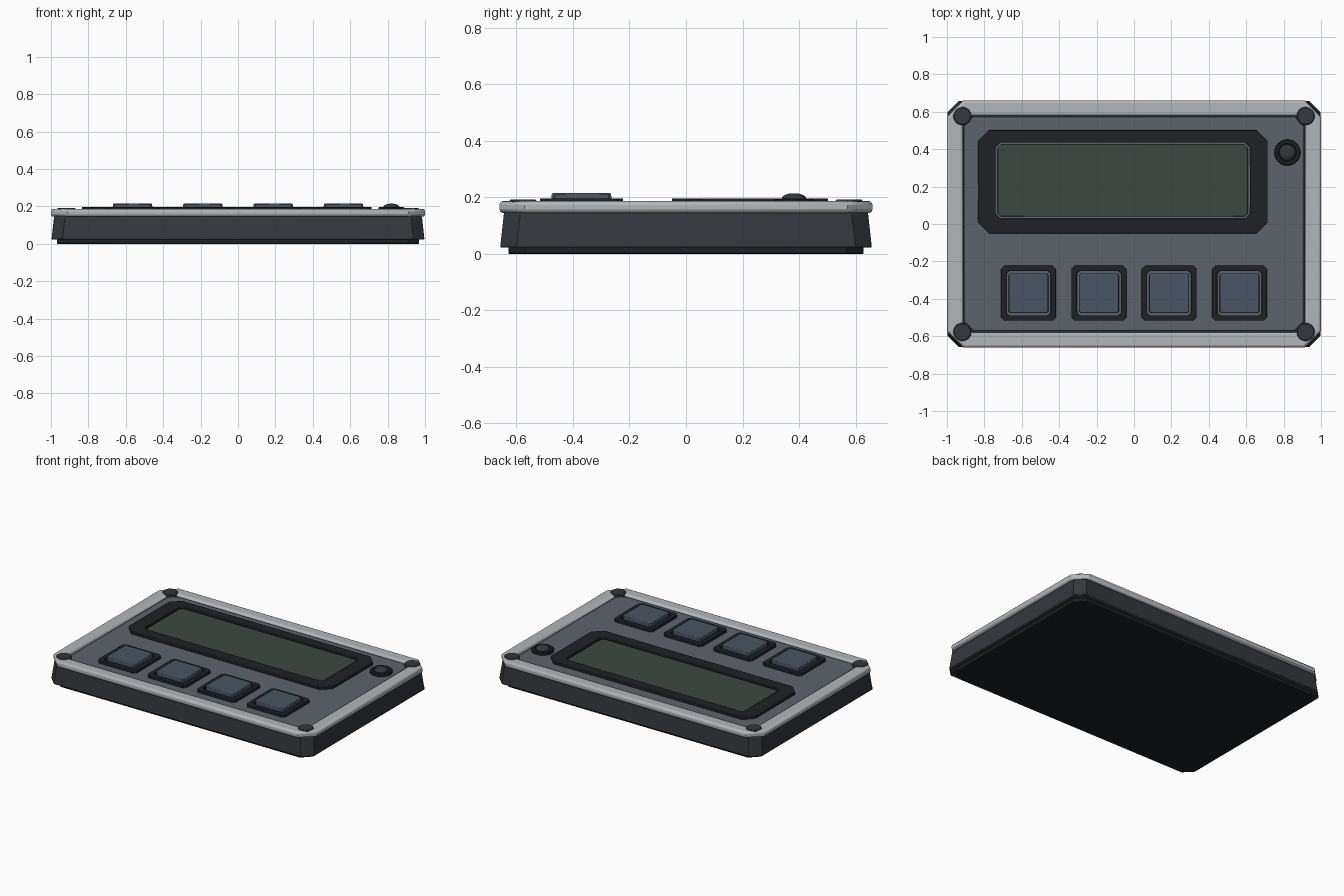
import bpy, bmesh, math

if "Cube" in bpy.data.objects:
    bpy.data.objects.remove(bpy.data.objects["Cube"])


def material(name, rgb):
    m = bpy.data.materials.new(name)
    m.diffuse_color = (*rgb, 1)
    m.use_nodes = True
    m.node_tree.nodes["Principled BSDF"].inputs["Base Color"].default_value = m.diffuse_color
    return m


BLACK = material("black_rubber", (0.013, 0.015, 0.018))
DARK = material("dark_case", (0.033, 0.039, 0.045))
METAL = material("brushed_metal", (0.45, 0.47, 0.49))
PANEL = material("slate_panel", (0.11, 0.127, 0.148))
GLASS = material("green_glass", (0.045, 0.064, 0.053))
KEY = material("blue_key", (0.066, 0.094, 0.128))


def octagon(bm, cx, cy, hx, hy, c, z):
    """Loop of verts for a rectangle with clipped corners."""
    pts = [(hx - c, -hy), (hx, -hy + c), (hx, hy - c), (hx - c, hy),
           (-hx + c, hy), (-hx, hy - c), (-hx, -hy + c), (-hx + c, -hy)]
    return [bm.verts.new((cx + x, cy + y, z)) for x, y in pts]


def bridge(bm, a, b):
    n = len(a)
    for i in range(n):
        j = (i + 1) % n
        bm.faces.new((a[i], a[j], b[j], b[i]))


def finish(bm, name, mat, bevel=0, segments=2):
    bmesh.ops.recalc_face_normals(bm, faces=bm.faces)
    me = bpy.data.meshes.new(name)
    bm.to_mesh(me)
    bm.free()
    me.materials.append(mat)
    ob = bpy.data.objects.new(name, me)
    bpy.context.collection.objects.link(ob)
    if bevel:
        mod = ob.modifiers.new("bevel", 'BEVEL')
        mod.width, mod.segments = bevel, segments
        mod.limit_method, mod.angle_limit = 'ANGLE', math.radians(50)
    bpy.ops.object.select_all(action='DESELECT')
    ob.select_set(True)
    bpy.context.view_layer.objects.active = ob
    bpy.ops.object.shade_smooth_by_angle(angle=math.radians(35))
    return ob


def plate(name, mat, centre, half, chamfer, z0, z1, taper=0, bevel=0.004, segments=2):
    bm = bmesh.new()
    low = octagon(bm, *centre, *half, chamfer, z0)
    top = octagon(bm, *centre, half[0] - taper, half[1] - taper, chamfer, z1)
    bridge(bm, low, top)
    bm.faces.new(low)
    bm.faces.new(top)
    return finish(bm, name, mat, bevel, segments)


def frame(name, mat, centre, half, chamfer, inner, inner_chamfer, z0, z1,
          bevel=0.004, segments=2, inner_centre=None):
    bm = bmesh.new()
    ic = inner_centre or centre
    loops = [octagon(bm, *centre, *half, chamfer, z0), octagon(bm, *centre, *half, chamfer, z1),
             octagon(bm, *ic, *inner, inner_chamfer, z1), octagon(bm, *ic, *inner, inner_chamfer, z0)]
    for i in range(4):
        bridge(bm, loops[i], loops[(i + 1) % 4])
    return finish(bm, name, mat, bevel, segments)


def lathe(name, mat, x, y, profile, sides):
    """Revolve (radius, z) points; a zero radius closes the top."""
    bm = bmesh.new()
    rings = [[bm.verts.new((x + r * math.cos(math.tau * i / sides),
                            y + r * math.sin(math.tau * i / sides), z)) for i in range(sides)]
             for r, z in profile]
    for a, b in zip(rings, rings[1:]):
        bridge(bm, a, b)
    bm.faces.new(rings[0])
    bm.faces.new(rings[-1])
    return finish(bm, name, mat)


# Case: bottom plate, tapered body, metal rim and recessed face panel
plate("bottom_plate", BLACK, (0, 0), (0.968, 0.628), 0.06, 0.0, 0.03)
plate("case_body", DARK, (0, 0), (0.997, 0.658), 0.058, 0.022, 0.148, taper=0.014, bevel=0.006)
frame("top_rim", METAL, (0, 0), (1.0, 0.66), 0.088, (0.914, 0.579), 0.05,
      0.145, 0.187, bevel=0.014, segments=3)
plate("face_panel", PANEL, (0, 0), (0.908, 0.573), 0.05, 0.14, 0.178, bevel=0.008)

# Display: bezel frame and glass
frame("screen_bezel", BLACK, (-0.06, 0.226), (0.775, 0.276), 0.06, (0.68, 0.203), 0.025,
      0.17, 0.197, inner_centre=(-0.06, 0.232))
plate("screen_glass", GLASS, (-0.06, 0.232), (0.67, 0.193), 0.02, 0.17, 0.19)

# Row of four keys, each in its own surround
for i in range(4):
    x = (i - 1.5) * 0.376
    frame(f"key_surround_{i + 1}", BLACK, (x, -0.37), (0.147, 0.147), 0.018,
          (0.118, 0.118), 0.014, 0.17, 0.197)
    plate(f"key_{i + 1}", KEY, (x, -0.37), (0.107, 0.107), 0.01, 0.17, 0.215, taper=0.002, bevel=0.005)

# Corner screws
for sx in (-1, 1):
    for sy in (-1, 1):
        lathe(f"screw_{'right' if sx > 0 else 'left'}_{'back' if sy > 0 else 'front'}", DARK,
              sx * 0.918, sy * 0.577,
              [(0.049, 0.16), (0.049, 0.187), (0.044, 0.192)], 16)

# Indicator lamp: collar and dome
lathe("lamp_collar", BLACK, 0.82, 0.382,
      [(0.07, 0.17), (0.07, 0.192), (0.064, 0.197), (0.05, 0.197), (0.047, 0.192)], 24)
dome = [(0.043 * math.cos(a), 0.197 + 0.018 * math.sin(a))
        for a in (math.radians(d) for d in (0, 20, 40, 60, 78))]
lathe("lamp_dome", DARK, 0.82, 0.382, [(0.043, 0.18)] + dome, 24)
